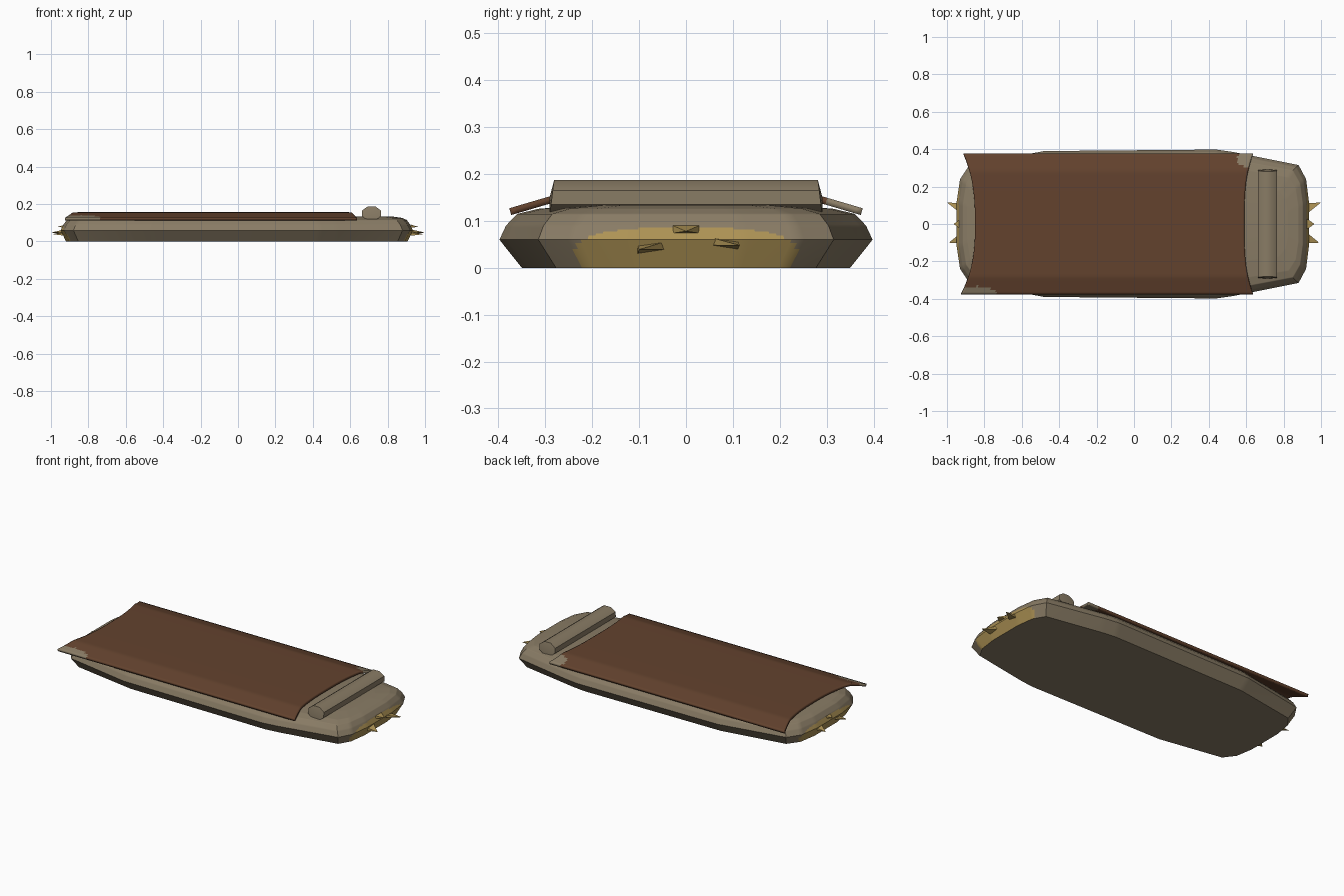
import bpy, bmesh, math
from mathutils import Vector

cube = bpy.data.objects.get("Cube")
if cube:
    bpy.data.objects.remove(cube)


def material(name, rgb):
    m = bpy.data.materials.new(name)
    m.use_nodes = True
    col = (*rgb, 1)
    m.diffuse_color = col
    m.node_tree.nodes["Principled BSDF"].inputs["Base Color"].default_value = col
    return m


TAN = material("tan canvas", (0.25, 0.2, 0.13))
BROWN = material("brown blanket", (0.125, 0.055, 0.027))
GOLD = material("gold straw", (0.42, 0.29, 0.09))


def finish(bm, name, mats, angle=35, fix=True):
    if fix:
        bmesh.ops.recalc_face_normals(bm, faces=bm.faces)
    me = bpy.data.meshes.new(name)
    bm.to_mesh(me)
    bm.free()
    for m in mats:
        me.materials.append(m)
    me.shade_smooth()
    me.set_sharp_from_angle(angle=math.radians(angle))
    ob = bpy.data.objects.new(name, me)
    bpy.context.collection.objects.link(ob)
    return ob


def subdivide(points, step, closed=False):
    """Insert evenly spaced points on each straight piece."""
    out = []
    ends = points[1:] + (points[:1] if closed else [])
    for a, b in zip(points, ends):
        a, b = Vector(a), Vector(b)
        n = max(1, math.ceil((b - a).length / step))
        out += [a.lerp(b, i / n) for i in range(n)]
    return out if closed else out + [Vector(points[-1])]


# Mattress: one plan outline stacked in levels of (height, x scale, y scale)
half = [(0.935, 0.12), (0.92, 0.24), (0.88, 0.315), (0.53, 0.385), (0.44, 0.398),
        (-0.48, 0.39), (-0.88, 0.315), (-0.93, 0.24), (-0.948, 0.12)]
outline = subdivide(half + [(x, -y) for x, y in reversed(half)], 0.016, True)
levels = subdivide([(0, 0.97, 0.88), (0.06, 1, 1), (0.09, 0.985, 0.965),
                    (0.115, 0.965, 0.905), (0.126, 0.94, 0.79),
                    (0.134, 0.88, 0.55)], 0.008)
bm = bmesh.new()
rings = [[bm.verts.new((p.x * sx, p.y * sy, z)) for p in outline] for z, sx, sy in levels]
n = len(outline)
for lo, hi in zip(rings, rings[1:]):
    for i in range(n):
        j = (i + 1) % n
        f = bm.faces.new((lo[i], lo[j], hi[j], hi[i]))
        c = f.calc_center_median()
        patch = (abs(c.y) / 0.237) ** 2.6 + (abs(c.z - 0.03) / 0.056) ** 2.6
        f.material_index = int(abs(c.x) > 0.87 and patch < 1)
bm.faces.new(rings[0])
bm.faces.new(rings[-1])
finish(bm, "mattress", [TAN, GOLD])

# Blanket: draped sheet with hollowed ends and two worn patches
W = 0.377
NX, NY = 150, 60
bm = bmesh.new()
grid = []
for j in range(NY + 1):
    y = W * (2 * j / NY - 1)
    t = abs(y) / W
    x0 = -0.85 - (0.062 if y > 0 else 0.075) * t ** 2.6
    x1 = 0.59 + 0.047 * t ** 3
    z = 0.157 - 0.004 * t ** 2 - 0.026 * max(0, (t - 0.75) / 0.25)
    grid.append([bm.verts.new((x0 + (x1 - x0) * i / NX, y, z)) for i in range(NX + 1)])
for a, b in zip(grid, grid[1:]):
    for i in range(NX):
        f = bm.faces.new((a[i], a[i + 1], b[i + 1], b[i]))
        c = f.calc_center_median()
        worn = [((c.x - px) / rx) ** 2 + ((c.y - py) / ry) ** 2 < 1
                for px, py, rx, ry in ((0.6, 0.345, 0.05, 0.04), (-0.84, -0.37, 0.1, 0.037))]
        f.material_index = int(any(worn))
blanket = finish(bm, "blanket", [BROWN, TAN], fix=False)
mod = blanket.modifiers.new("thickness", "SOLIDIFY")
mod.thickness = 0.015
mod.offset = -1

# Rolled pillow: eight-sided roll, ends slanting outwards towards the bottom
bm = bmesh.new()
ends = []
for s in (-1, 1):
    ring = []
    for k in range(8):
        a = math.tau * (k + 0.5) / 8
        ring.append(bm.verts.new((0.714 + 0.055 * math.cos(a),
                                  s * (0.286 - 0.005 * math.sin(a)),
                                  0.15 + 0.04 * math.sin(a))))
    tip = bm.verts.new((0.714, s * 0.291, 0.15))
    for k in range(8):
        bm.faces.new((ring[k], ring[(k + 1) % 8], tip))
    ends.append(ring)
for k in range(8):
    m = (k + 1) % 8
    bm.faces.new((ends[0][k], ends[0][m], ends[1][m], ends[1][k]))
finish(bm, "pillow_roll", [TAN], angle=50)

# Straw tufts: flat pyramids poking out of both ends
tufts = [(0.0, 0.082, 0.0, 0.965, 0.0), (-0.075, 0.043, 0.15, 0.99, -0.1),
         (0.083, 0.052, -0.15, 1.0, 0.115)]
for side, label in ((1, "left"), (-1, "right")):
    bm = bmesh.new()
    for y, z, tilt, tip_x, tip_y in tufts:
        base = []
        for sy, sz in ((-1, -1), (1, -1), (1, 1), (-1, 1)):
            dy = sy * 0.028
            base.append(bm.verts.new((side * 0.925, y + dy, z + sz * 0.008 + dy * tilt)))
        tip = bm.verts.new((side * tip_x, tip_y, z - 0.004))
        bm.faces.new(base)
        for k in range(4):
            bm.faces.new((base[k], base[(k + 1) % 4], tip))
    finish(bm, label + "_straw_tufts", [GOLD], angle=20)
